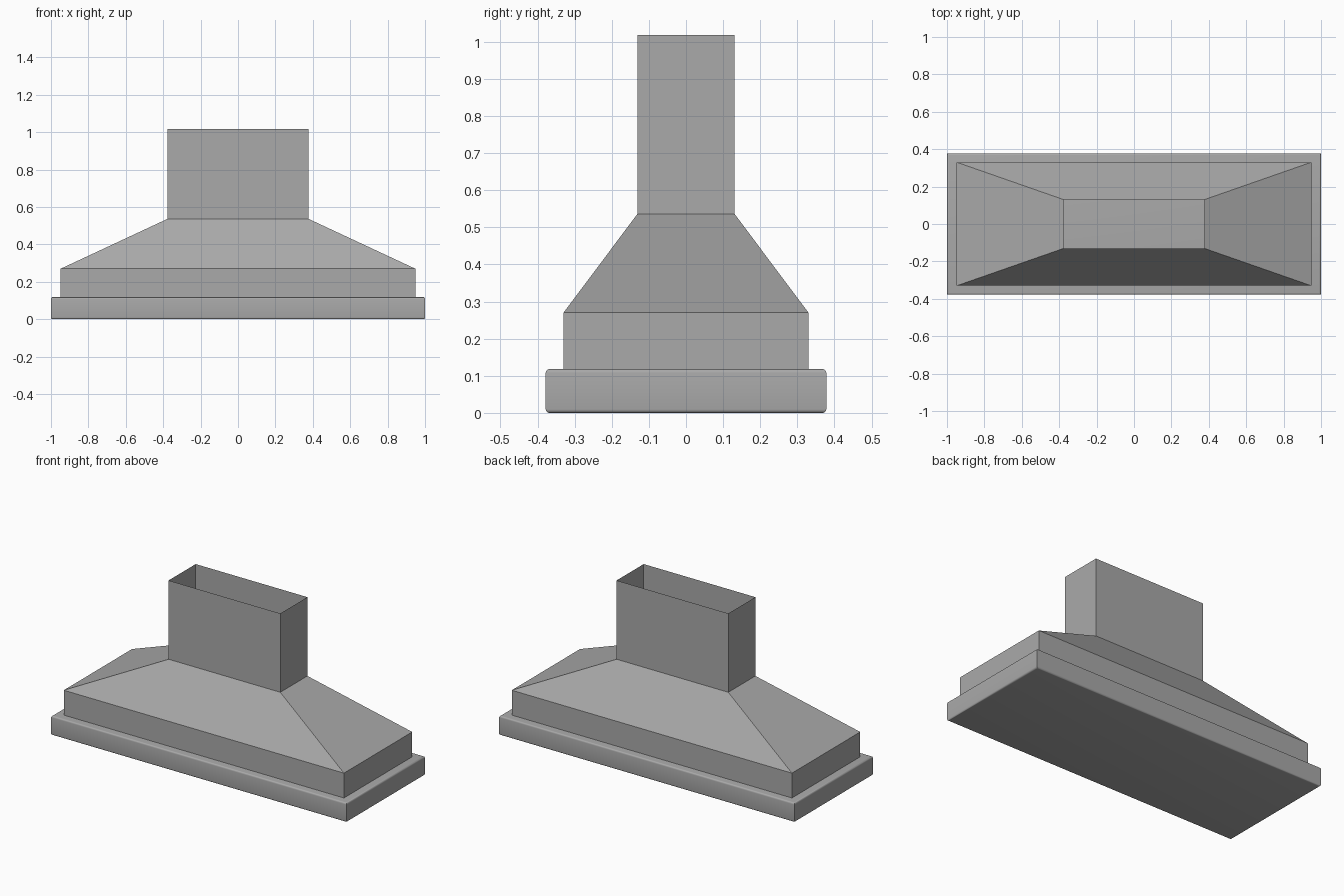
import bpy, bmesh, math

cube = bpy.data.objects.get("Cube")
if cube:
    bpy.data.objects.remove(cube, do_unlink=True)

steel = bpy.data.materials.new("grey_steel")
steel.use_nodes = True
GREY = (0.4, 0.4, 0.4, 1)
steel.diffuse_color = GREY
steel.node_tree.nodes["Principled BSDF"].inputs["Base Color"].default_value = GREY


def add_object(name, bm):
    bmesh.ops.recalc_face_normals(bm, faces=bm.faces)
    mesh = bpy.data.meshes.new(name)
    bm.to_mesh(mesh)
    bm.free()
    mesh.materials.append(steel)
    obj = bpy.data.objects.new(name, mesh)
    bpy.context.collection.objects.link(obj)
    return obj


def rect_loft(name, sections, capped=False):
    """Join rectangles given as (half width, half depth, height)."""
    bm = bmesh.new()
    rings = [[bm.verts.new((sx * w, sy * d, z))
              for sx, sy in ((-1, -1), (1, -1), (1, 1), (-1, 1))]
             for w, d, z in sections]
    for low, high in zip(rings, rings[1:]):
        for i in range(4):
            j = (i + 1) % 4
            bm.faces.new((low[i], low[j], high[j], high[i]))
    if capped:
        bm.faces.new(rings[0][::-1])
        bm.faces.new(rings[-1])
    return add_object(name, bm)


# Base tray: solid slab, top and bottom rims rounded, upright corners mitred
radius, height, steps = 0.01, 0.118, 4
rim = [(radius * (1 - math.sin(a)), radius * (1 - math.cos(a)))
       for a in (math.pi / 2 * k / steps for k in range(steps + 1))]
lower = [(1 - inset, 0.378 - inset, z) for inset, z in rim]
upper = [(w, d, height - z) for w, d, z in reversed(lower)]
base = rect_loft("base_tray", lower + upper, capped=True)
bpy.context.view_layer.objects.active = base
base.select_set(True)
bpy.ops.object.shade_smooth_by_angle(angle=math.radians(35))

# Canopy: upright skirt and sloping sides, open above and below
rect_loft("canopy", [(0.948, 0.33, height), (0.948, 0.33, 0.27), (0.378, 0.131, 0.536)])

# Chimney: thin open duct
rect_loft("chimney", [(0.378, 0.131, 0.536), (0.378, 0.131, 1.018)])
